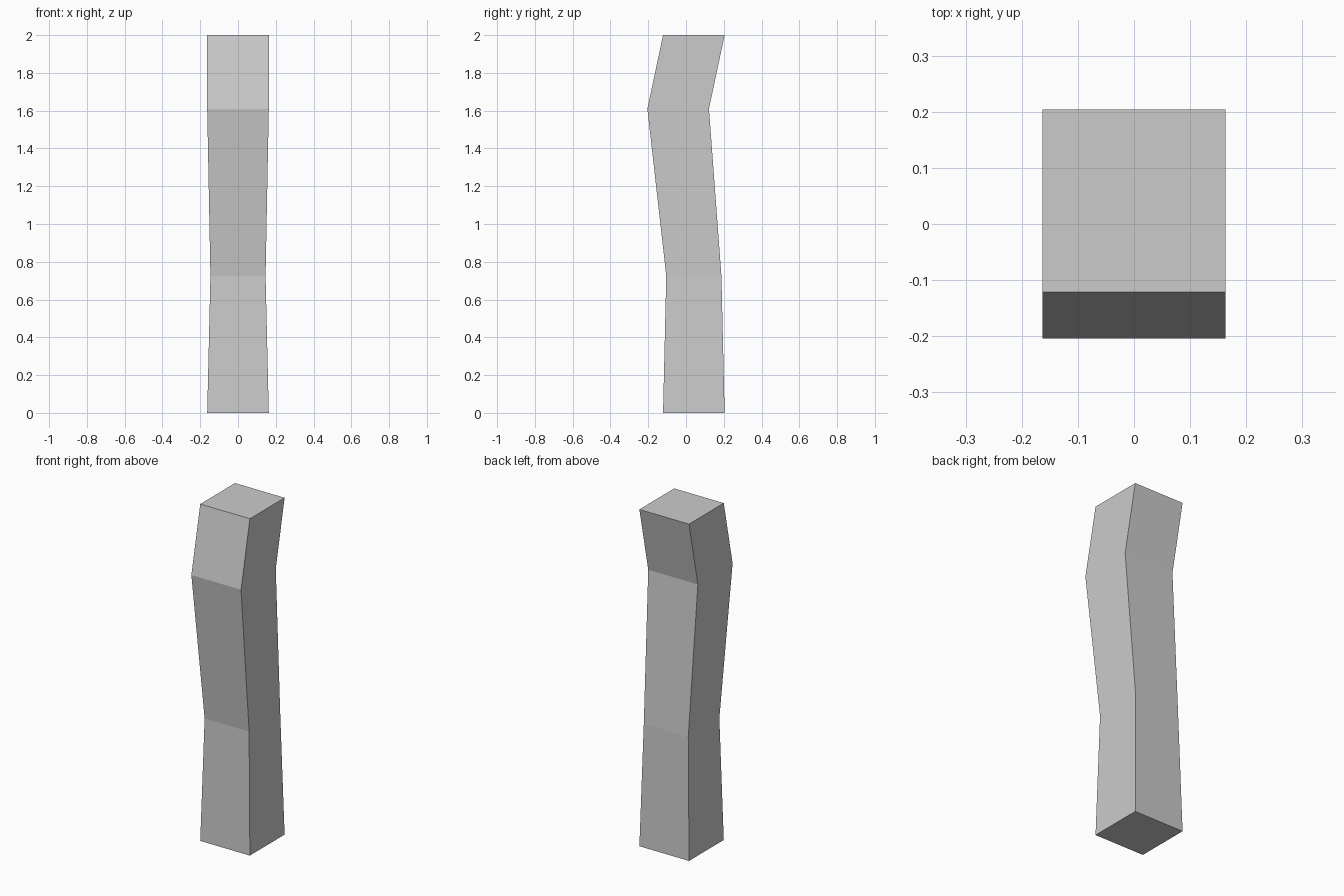
import bpy
import bmesh

if "Cube" in bpy.data.objects:
    bpy.data.objects.remove(bpy.data.objects["Cube"])

# Square cross-sections of the bent post: height, y centre, half width
SECTIONS = [
    (0.0, 0.0415, 0.163),
    (0.725, 0.0415, 0.146),
    (1.61, -0.0415, 0.163),
    (2.0, 0.0415, 0.163),
]


def loft_square(name, sections):
    bm = bmesh.new()
    rings = [
        [bm.verts.new((sx * h, cy + sy * h, z))
         for sx, sy in ((-1, -1), (1, -1), (1, 1), (-1, 1))]
        for z, cy, h in sections
    ]
    # Side walls between neighbouring sections
    for low, high in zip(rings, rings[1:]):
        for i in range(4):
            j = (i + 1) % 4
            bm.faces.new((low[i], low[j], high[j], high[i]))
    # End caps
    bm.faces.new(rings[0][::-1])
    bm.faces.new(rings[-1])
    bmesh.ops.recalc_face_normals(bm, faces=bm.faces)
    mesh = bpy.data.meshes.new(name)
    bm.to_mesh(mesh)
    bm.free()
    obj = bpy.data.objects.new(name, mesh)
    bpy.context.collection.objects.link(obj)
    return obj


# Bent post, flat shaded
loft_square("bent_post", SECTIONS)
